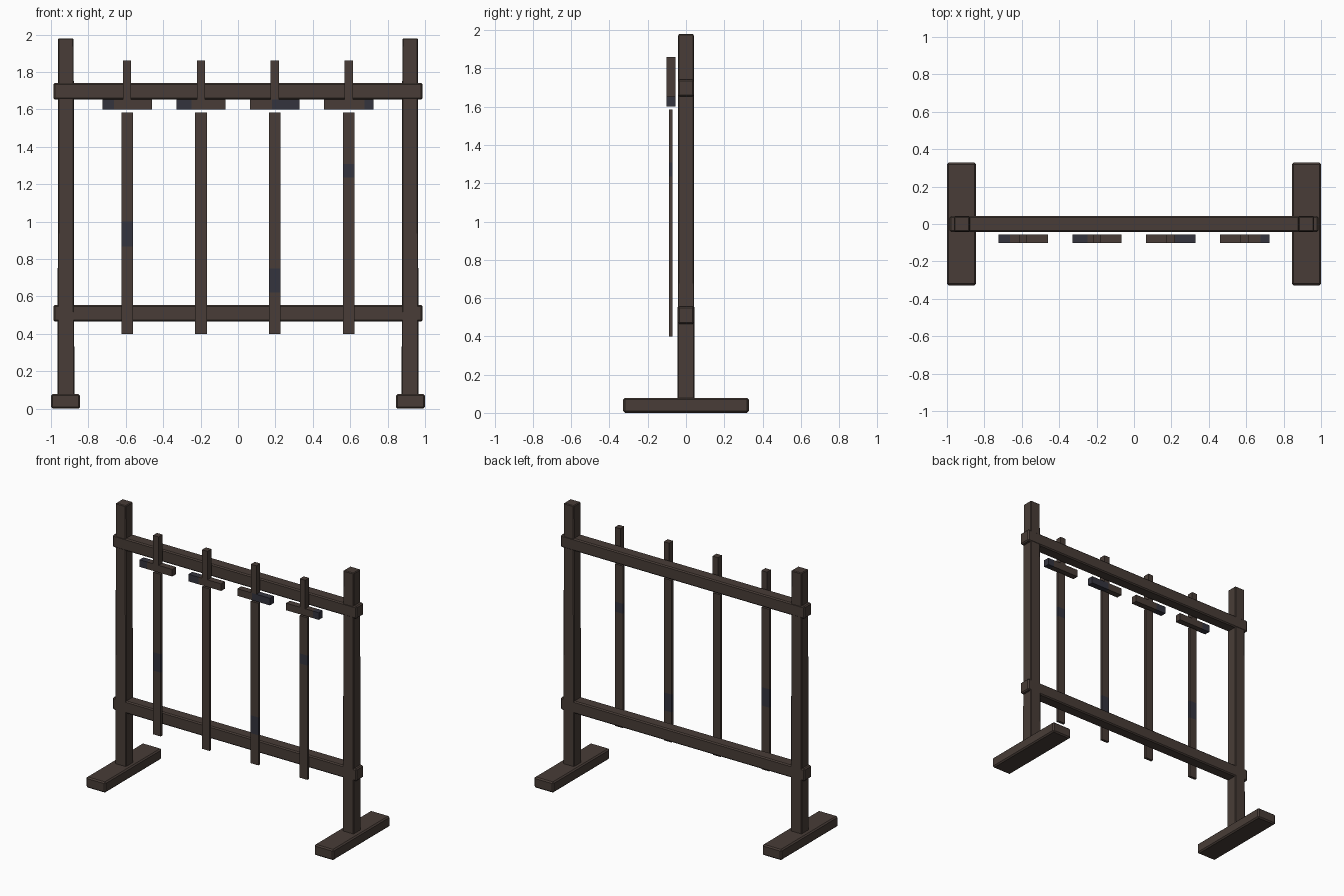
import bpy, bmesh
from mathutils import Vector

if "Cube" in bpy.data.objects:
    bpy.data.objects.remove(bpy.data.objects["Cube"])


def material(name, rgb):
    m = bpy.data.materials.new(name)
    m.diffuse_color = (*rgb, 1)
    m.use_nodes = True
    m.node_tree.nodes["Principled BSDF"].inputs["Base Color"].default_value = m.diffuse_color
    return m


BROWN = material("dark brown wood", (0.065, 0.046, 0.038))
BLUE = material("dark blue stain", (0.034, 0.034, 0.048))


def box(name, lo, hi, bevel=0.0, taper=1.0, patch=None):
    """Box from corner to corner; patch = (axis, start, end) is cut in and coloured blue."""
    lo, hi = Vector(lo), Vector(hi)
    mid, size = (lo + hi) / 2, hi - lo
    bm = bmesh.new()
    bmesh.ops.create_cube(bm, size=1)
    for v in bm.verts:
        k = taper if v.co.z > 0 else 1.0
        v.co = Vector((v.co.x * size.x * k, v.co.y * size.y * k, v.co.z * size.z)) + mid
    if bevel:
        bmesh.ops.bevel(bm, geom=bm.edges[:], offset=bevel, segments=1,
                        affect='EDGES', profile=0.5)
    if patch:
        axis, a, b = patch
        no = Vector((0, 0, 0))
        no[axis] = 1
        for p in (a, b):
            if lo[axis] < p < hi[axis]:
                bmesh.ops.bisect_plane(bm, geom=bm.verts[:] + bm.edges[:] + bm.faces[:],
                                       plane_co=no * p, plane_no=no)
        for f in bm.faces:
            if a - 1e-4 <= f.calc_center_median()[axis] <= b + 1e-4:
                f.material_index = 1
    bmesh.ops.recalc_face_normals(bm, faces=bm.faces[:])
    me = bpy.data.meshes.new(name)
    bm.to_mesh(me)
    bm.free()
    me.materials.append(BROWN)
    if patch:
        me.materials.append(BLUE)
    ob = bpy.data.objects.new(name, me)
    bpy.context.collection.objects.link(ob)
    return ob


# feet and uprights on both sides
for side, s in (("left", -1), ("right", 1)):
    fx, px = s * 0.922, s * 0.92
    box(side + "_foot", (fx - 0.078, -0.328, 0), (fx + 0.078, 0.328, 0.078), 0.009)
    box(side + "_post", (px - 0.045, -0.044, 0.07), (px + 0.045, 0.044, 1.98), 0.005, 0.92)

# cross rails
for name, z0, z1 in (("lower_rail", 0.465, 0.555), ("upper_rail", 1.652, 1.742)):
    box(name, (-0.986, -0.043, z0), (0.986, 0.043, z1), 0.008)

# hanging swords: (blade stain z range, guard stain range relative to centre)
stains = [((0.866, 1.0), (-0.14, -0.07)),
          (None, (-0.14, -0.05)),
          ((0.62, 0.75), (-0.015, 0.14)),
          ((1.235, 1.308), (0.083, 0.14))]
for i, (bl, gd) in enumerate(stains):
    x = -0.593 + i * 0.395
    n = str(i + 1)
    box("blade_" + n, (x - 0.031, -0.09, 0.40), (x + 0.031, -0.071, 1.584),
        patch=(2, *bl) if bl else None)
    box("guard_" + n, (x - 0.132, -0.101, 1.60), (x + 0.132, -0.056, 1.652),
        patch=(0, x + gd[0], x + gd[1]))
    box("grip_" + n, (x - 0.022, -0.101, 1.652), (x + 0.022, -0.056, 1.86))
